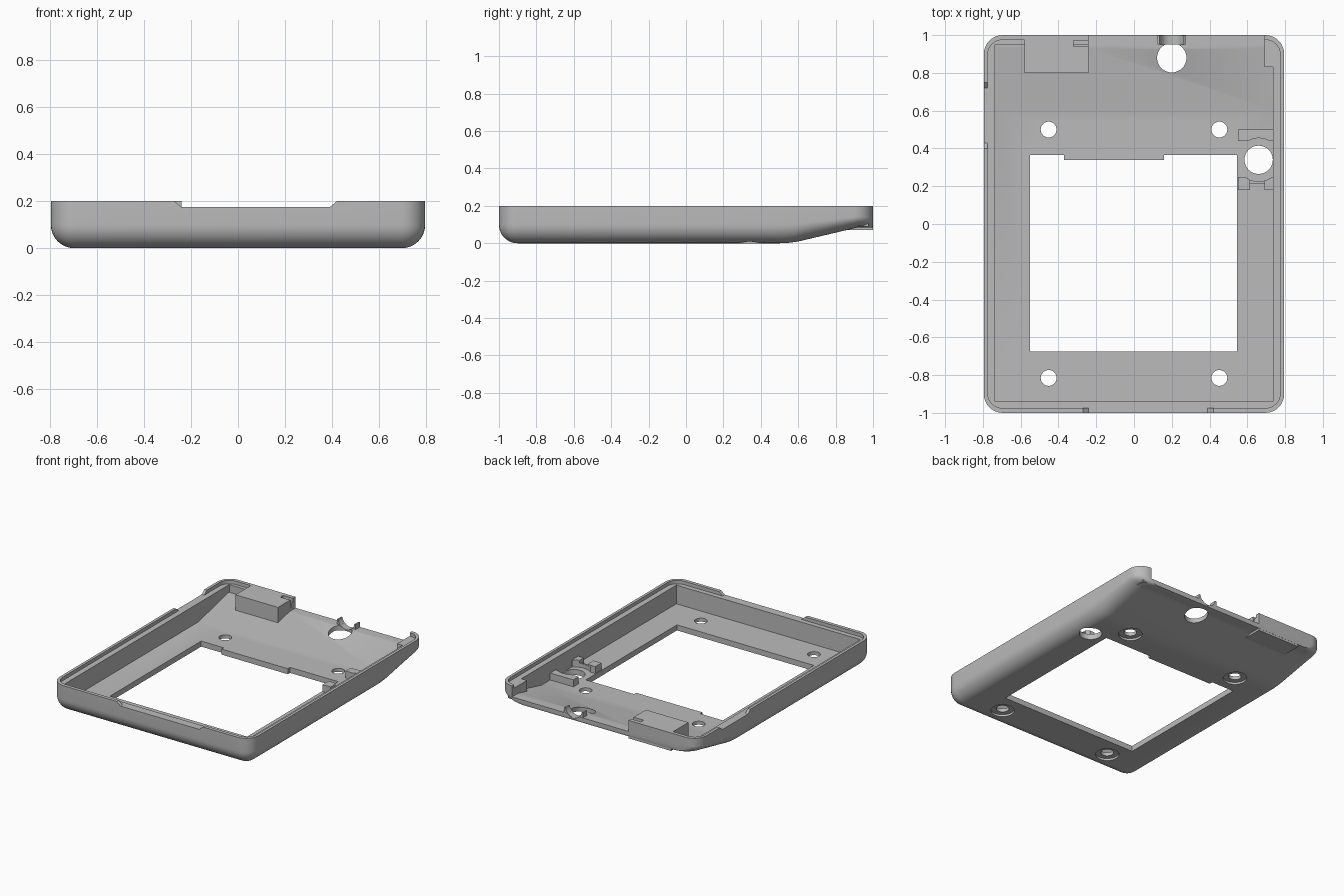
import bpy, bmesh, math

if "Cube" in bpy.data.objects:
    bpy.data.objects.remove(bpy.data.objects["Cube"])

grey = bpy.data.materials.new("light grey plastic")
grey.diffuse_color = (0.5, 0.5, 0.5, 1)
grey.use_nodes = True
grey.node_tree.nodes["Principled BSDF"].inputs["Base Color"].default_value = grey.diffuse_color


def finish(name, bm):
    bmesh.ops.remove_doubles(bm, verts=bm.verts, dist=1e-5)
    bmesh.ops.recalc_face_normals(bm, faces=bm.faces)
    me = bpy.data.meshes.new(name)
    bm.to_mesh(me)
    bm.free()
    ob = bpy.data.objects.new(name, me)
    bpy.context.collection.objects.link(ob)
    me.materials.append(grey)
    return ob


def prism(name, pts, axis, a, b):
    """Extrude a 2D outline along an axis from a to b."""
    place = {'x': lambda p, q, t: (t, p, q), 'y': lambda p, q, t: (p, t, q),
             'z': lambda p, q, t: (p, q, t)}[axis]
    bm = bmesh.new()
    lo = [bm.verts.new(place(p, q, a)) for p, q in pts]
    hi = [bm.verts.new(place(p, q, b)) for p, q in pts]
    bm.faces.new(lo)
    bm.faces.new(hi)
    n = len(pts)
    for i in range(n):
        j = (i + 1) % n
        bm.faces.new((lo[i], lo[j], hi[j], hi[i]))
    return finish(name, bm)


def box(name, x0, x1, y0, y1, z0, z1):
    return prism(name, [(x0, y0), (x1, y0), (x1, y1), (x0, y1)], 'z', z0, z1)


def arc(cx, cy, r, a0, a1, n):
    return [(cx + r * math.cos(math.radians(a0 + (a1 - a0) * i / n)),
             cy + r * math.sin(math.radians(a0 + (a1 - a0) * i / n))) for i in range(n + 1)]


def circle(cx, cy, r):
    return arc(cx, cy, r, 0, 360, 32)[:-1]


def cut(ob, cutter):
    m = ob.modifiers.new("cut", 'BOOLEAN')
    m.operation, m.solver, m.object = 'DIFFERENCE', 'EXACT', cutter
    bpy.context.view_layer.objects.active = ob
    bpy.ops.object.modifier_apply(modifier=m.name)
    bpy.data.objects.remove(cutter)


def smooth(ob):
    bpy.ops.object.select_all(action='DESELECT')
    ob.select_set(True)
    bpy.context.view_layer.objects.active = ob
    bpy.ops.object.shade_smooth_by_angle(angle=math.radians(25))


# Outer body: rounded tray whose underside ramps up toward the back
W, H, R = 0.795, 0.2, 0.1


def base(y):
    if y < 0.5:
        return 0
    slope = 0.085 / 0.36
    if y < 0.62:
        return slope * (y - 0.5) ** 2 / 0.24
    return min(0.085, slope * (y - 0.56))


def half_ring(d):
    r = max(R - d, 0.004)
    pts = arc(W - d - r, -1 + d + r, r, -90, 0, 8)
    pts += [(W - d, y) for y in (0.5, 0.53, 0.56, 0.59, 0.62, 0.75)]
    return pts + arc(W - d - R, 1 - R, R, 0, 90, 8)


levels = [(0, H)] + [(R * (1 - math.cos(t)), R * (1 - math.sin(t)))
                     for t in [math.pi / 2 * i / 10 for i in range(11)]]
bm = bmesh.new()
rings = []
for d, z in levels:
    half = half_ring(d)
    put = lambda s: [bm.verts.new((s * x, y, base(y) + z * (H - base(y)) / H)) for x, y in half]
    rings.append((put(1), put(-1)))
n = len(rings[0][0])
for (r0, l0), (r1, l1) in zip(rings, rings[1:]):
    for i in range(n - 1):
        bm.faces.new((r0[i], r0[i + 1], r1[i + 1], r1[i]))
        bm.faces.new((l0[i], l0[i + 1], l1[i + 1], l1[i]))
    for i in (0, n - 1):
        bm.faces.new((r0[i], l0[i], l1[i], r1[i]))
for r, l in (rings[0], rings[-1]):
    for i in range(n - 1):
        bm.faces.new((r[i], r[i + 1], l[i + 1], l[i]))
body = finish("tray_body", bm)

# Cavity with sloped rear floor, and the stepped lip around the rim
cut(body, prism("cavity", [(-0.94, 0.04), (0.6, 0.04), (0.93, 0.12), (0.95, 0.12),
                           (0.95, 0.3), (-0.94, 0.3)], 'x', -0.735, 0.735))
lip = []
for sx, sy, a in ((1, -1, -90), (1, 1, 0), (-1, 1, 90), (-1, -1, 180)):
    lip += arc(sx * 0.695, sy * 0.895, 0.08, a, a + 90, 8)
cut(body, prism("lip_step", lip, 'z', 0.175, 0.3))

# Rear opening, window and rim notches
cut(body, box("rear_opening", -0.24, 0.69, 0.9, 1.1, 0.12, 0.3))
cut(body, prism("window", [(-0.55, -0.675), (0.545, -0.675), (0.545, 0.365), (0.16, 0.365),
                           (0.16, 0.34), (-0.37, 0.34), (-0.37, 0.365), (-0.55, 0.365)],
                'z', -0.1, 0.1))
cut(body, prism("front_notch", [(-0.24, 0.175), (0.39, 0.175), (0.45, 0.225), (-0.30, 0.225)],
                'y', -1.1, -0.96))
cut(body, prism("side_notch", [(0.43, 0.175), (0.72, 0.175), (0.78, 0.225), (0.37, 0.225)],
                'x', -0.9, -0.765))

# Screw holes with recesses underneath
for x in (-0.452, 0.452):
    for y in (-0.815, 0.5):
        cut(body, prism("screw_hole", circle(x, y, 0.042), 'z', -0.1, 0.15))
        cut(body, prism("screw_recess", circle(x, y, 0.078), 'z', -0.1, 0.015))

# Side and rear round openings
cut(body, prism("side_hole", circle(0.66, 0.34, 0.075), 'z', -0.1, 0.12))
cut(body, prism("rear_hole", circle(0.2, 0.88, 0.078), 'z', -0.1, 0.3))
cut(body, prism("cable_groove", circle(0.2, 0.15, 0.055), 'y', 0.9, 1.1))
smooth(body)

# Cable saddle at the rear edge
saddle = box("cable_saddle", 0.125, 0.275, 0.95, 0.998, 0.10, 0.155)
cut(saddle, prism("saddle_groove", circle(0.2, 0.165, 0.065), 'y', 0.9, 1.1))
smooth(saddle)

# Rear corner block with a small slot
block = box("rear_block", -0.58, -0.24, 0.8, 0.999, 0.07, 0.2)
cut(block, box("block_slot", -0.32, -0.2, 0.94, 0.972, 0.14, 0.3))

# Thickened end of the rear right wall
box("rear_wall_end", 0.69, 0.74, 0.83, 0.975, 0.09, 0.175)

# Bracket walls around the side hole
for name, x0, x1, y0, y1, z1 in (("bracket_rear", 0.55, 0.74, 0.44, 0.5, 0.09),
                                 ("bracket_front", 0.55, 0.74, 0.215, 0.25, 0.07),
                                 ("bracket_post_inner", 0.55, 0.615, 0.18, 0.25, 0.09),
                                 ("bracket_post_outer", 0.69, 0.74, 0.18, 0.25, 0.09)):
    part = box(name, x0, x1, y0, y1, 0.035, z1)
    cut(part, prism("bracket_round", circle(0.66, 0.34, 0.115), 'z', 0, 0.2))
    smooth(part)
